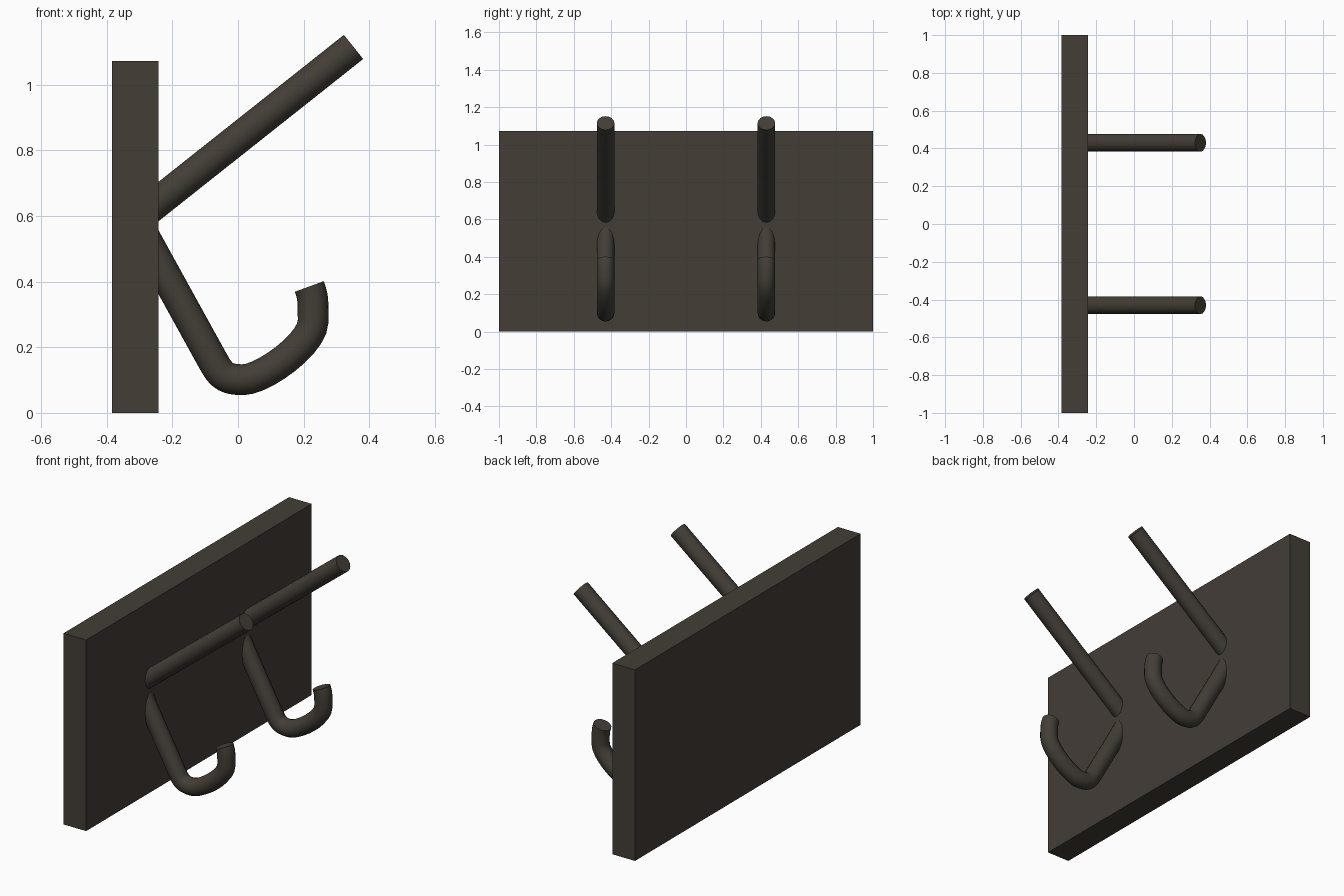
import bpy

cube = bpy.data.objects.get("Cube")
if cube:
    bpy.data.objects.remove(cube, do_unlink=True)

# Single dark bronze finish
COLOUR = (0.056, 0.047, 0.037, 1.0)
bronze = bpy.data.materials.new("dark_bronze")
bronze.use_nodes = True
bronze.diffuse_color = COLOUR
bronze.node_tree.nodes["Principled BSDF"].inputs["Base Color"].default_value = COLOUR

RADIUS = 0.047
SPACING = 0.43


def rod(name, y, points):
    """Round rod along (x, z, handle_x, handle_z) points; handles are forward offsets."""
    curve = bpy.data.curves.new(name, "CURVE")
    curve.dimensions = "3D"
    curve.resolution_u = 10
    curve.bevel_depth = RADIUS
    curve.bevel_resolution = 6
    curve.use_fill_caps = True
    spline = curve.splines.new("BEZIER")
    spline.bezier_points.add(len(points) - 1)
    for bp, (x, z, hx, hz) in zip(spline.bezier_points, points):
        bp.handle_left_type = bp.handle_right_type = "FREE"
        bp.co = (x, y, z)
        bp.handle_left = (x - hx, y, z - hz)
        bp.handle_right = (x + hx, y, z + hz)
    obj = bpy.data.objects.new(name, curve)
    bpy.context.collection.objects.link(obj)
    bpy.ops.object.select_all(action="DESELECT")
    obj.select_set(True)
    bpy.context.view_layer.objects.active = obj
    bpy.ops.object.convert(target="MESH")
    obj = bpy.context.object
    obj.name = name
    obj.data.materials.clear()
    obj.data.materials.append(bronze)
    bpy.ops.object.shade_smooth_by_angle()


# Wall plate
bpy.ops.mesh.primitive_cube_add(size=1, location=(-0.313, 0, 0.536))
plate = bpy.context.object
plate.name = "back_plate"
plate.scale = (0.141, 2, 1.072)
bpy.ops.object.transform_apply(location=False, rotation=False, scale=True)
plate.data.materials.append(bronze)

# Straight upper pegs and curled lower hooks, rooted inside the plate
PEG = [(-0.3, 0.598, 0.2, 0.159), (0.352, 1.115, 0.2, 0.159)]
HOOK = [
    (-0.3, 0.564, 0.05, -0.091),
    (-0.08, 0.165, 0.025, -0.045),
    (0.015, 0.101, 0.06, 0),
    (0.229, 0.28, 0, 0.07),
    (0.217, 0.385, -0.011, 0.03),
]
for side, y in (("front", -SPACING), ("back", SPACING)):
    rod(side + "_peg", y, PEG)
    rod(side + "_hook", y, HOOK)
